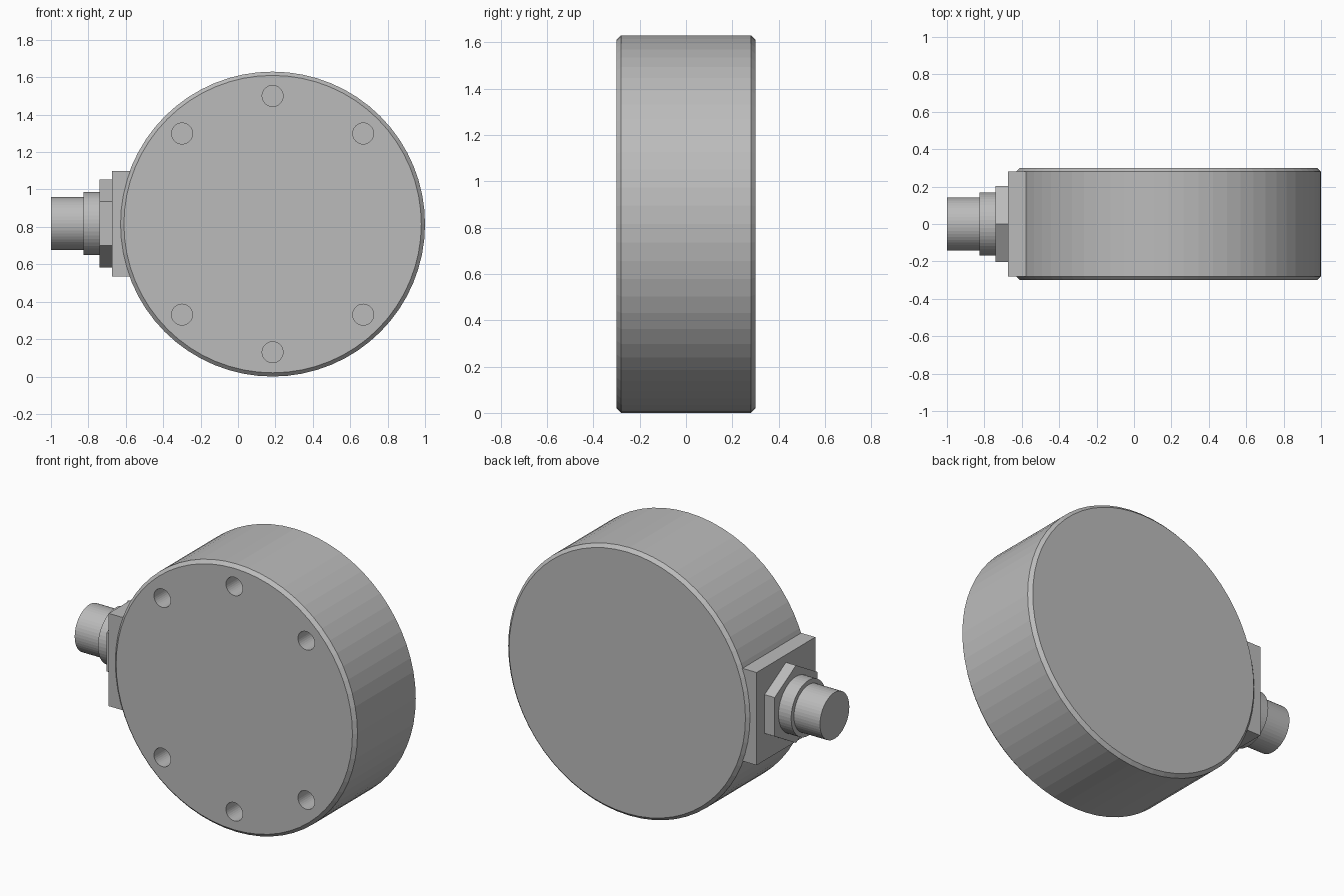
import bpy
import bmesh
import math
from mathutils import Matrix, Vector

cube = bpy.data.objects.get("Cube")
if cube:
    bpy.data.objects.remove(cube, do_unlink=True)

grey = bpy.data.materials.new("mid_grey_metal")
grey.use_nodes = True
colour = (0.5, 0.5, 0.5, 1)
grey.diffuse_color = colour
grey.node_tree.nodes["Principled BSDF"].inputs["Base Color"].default_value = colour

CX, CZ, RADIUS = 0.185, 0.815, 0.815
HALF_DEPTH, CHAMFER = 0.30, 0.02


def finish(name, bm):
    bmesh.ops.recalc_face_normals(bm, faces=bm.faces)
    mesh = bpy.data.meshes.new(name)
    bm.to_mesh(mesh)
    bm.free()
    mesh.materials.append(grey)
    obj = bpy.data.objects.new(name, mesh)
    bpy.context.collection.objects.link(obj)
    return obj


def lathe(name, origin, axis, profile, sides):
    """Closed solid from (distance along axis, radius) rings, flat caps."""
    turn = Matrix.Rotation(math.pi / 2, 3, 'X') if axis == 'Y' else Matrix.Rotation(math.pi / 2, 3, 'Y')
    sign = -1 if axis == 'Y' else 1
    bm = bmesh.new()
    rings = []
    for dist, radius in profile:
        ring = []
        for i in range(sides):
            a = math.tau * i / sides
            p = Vector((radius * math.cos(a), radius * math.sin(a), sign * dist))
            ring.append(bm.verts.new(turn @ p + Vector(origin)))
        rings.append(ring)
    for lower, upper in zip(rings, rings[1:]):
        for i in range(sides):
            j = (i + 1) % sides
            bm.faces.new((lower[i], lower[j], upper[j], upper[i]))
    bm.faces.new(rings[0])
    bm.faces.new(rings[-1])
    return finish(name, bm)


# Chamfered drum
drum = lathe("drum_body", (CX, 0, CZ), 'Y',
             [(-HALF_DEPTH, RADIUS - CHAMFER), (-HALF_DEPTH + CHAMFER, RADIUS),
              (HALF_DEPTH - CHAMFER, RADIUS), (HALF_DEPTH, RADIUS - CHAMFER)], 64)

# Six blind holes in the front face
for n, degrees in enumerate((45, 90, 135, 225, 270, 315)):
    a = math.radians(degrees)
    centre = (CX + 0.685 * math.cos(a), 0, CZ + 0.685 * math.sin(a))
    cutter = lathe(f"hole_cutter_{n}", centre, 'Y', [(-0.4, 0.056), (0, 0.056)], 32)
    cutter.hide_render = True
    cutter.hide_set(True)
    cut = drum.modifiers.new("mounting_hole", 'BOOLEAN')
    cut.operation = 'DIFFERENCE'
    cut.solver = 'EXACT'
    cut.object = cutter

# Apply the cuts, then discard the cutters
graph = bpy.context.evaluated_depsgraph_get()
drilled = bpy.data.meshes.new_from_object(drum.evaluated_get(graph))
drum.modifiers.clear()
drum.data = drilled
for obj in [o for o in bpy.data.objects if o.name.startswith("hole_cutter")]:
    bpy.data.objects.remove(obj, do_unlink=True)

# Square boss on the right side
bm = bmesh.new()
bmesh.ops.create_cube(bm, size=1)
bmesh.ops.scale(bm, vec=(0.205, 0.564, 0.564), verts=bm.verts)
bmesh.ops.translate(bm, vec=(-0.57, 0, 0.818), verts=bm.verts)
finish("connector_boss", bm)

# Connector: hex nut, collar and plug along x
for name, start, end, radius, sides in (
        ("hex_nut", -0.74, -0.66, 0.236, 6),
        ("connector_collar", -0.825, -0.73, 0.168, 48),
        ("connector_plug", -1.0, -0.81, 0.141, 48)):
    lathe(name, (0, 0, 0.818), 'X', [(start, radius), (end, radius)], sides)
